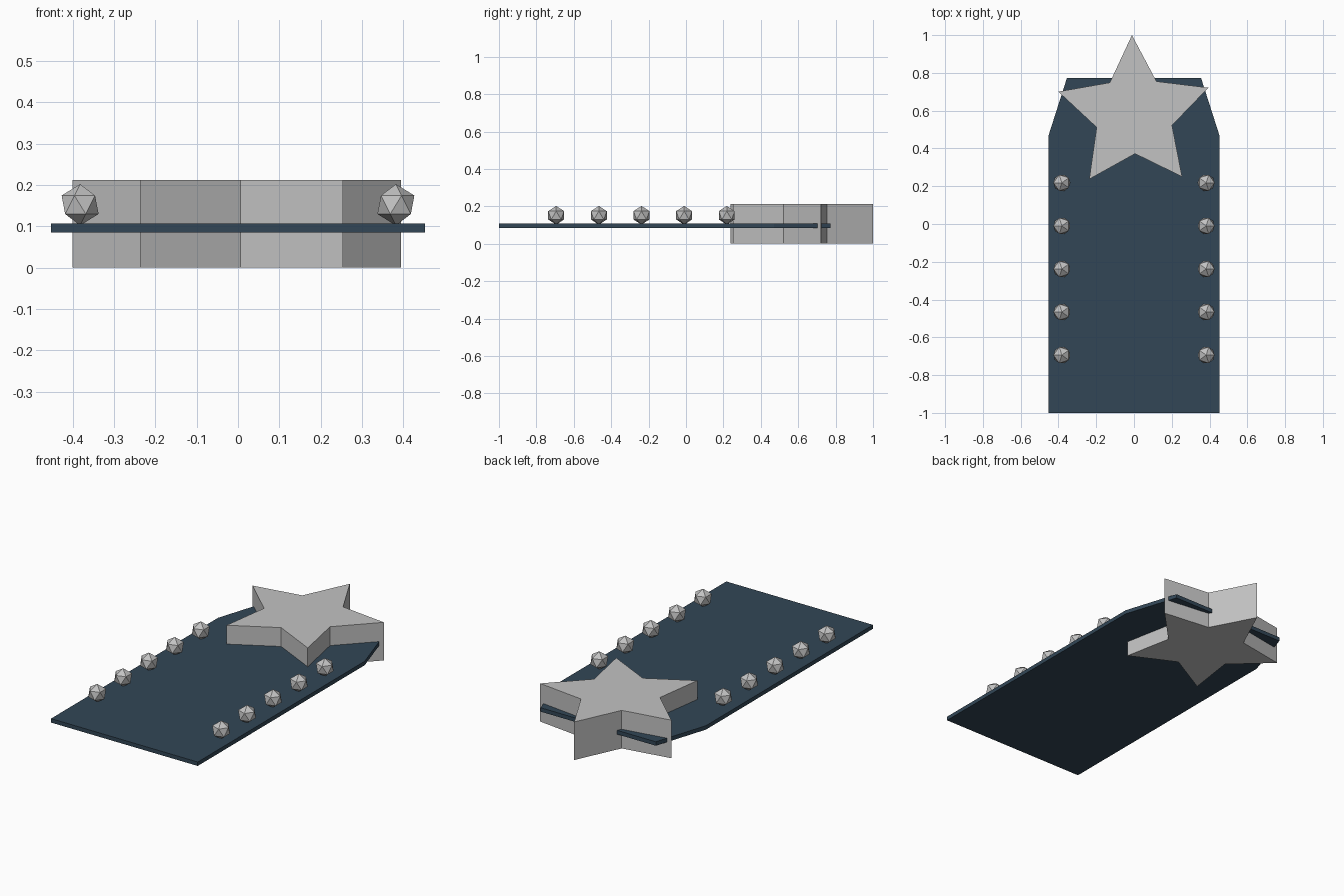
import bpy, bmesh, math

if "Cube" in bpy.data.objects:
    bpy.data.objects.remove(bpy.data.objects["Cube"])


def material(name, rgb):
    m = bpy.data.materials.new(name)
    m.diffuse_color = (*rgb, 1.0)
    m.use_nodes = True
    m.node_tree.nodes["Principled BSDF"].inputs["Base Color"].default_value = m.diffuse_color
    return m


def finish(name, bm, mat):
    bmesh.ops.recalc_face_normals(bm, faces=bm.faces[:])
    mesh = bpy.data.meshes.new(name)
    bm.to_mesh(mesh)
    bm.free()
    mesh.materials.append(mat)
    obj = bpy.data.objects.new(name, mesh)
    bpy.context.collection.objects.link(obj)
    return obj


def prism(name, outline, z0, z1, mat):
    bm = bmesh.new()
    face = bm.faces.new([bm.verts.new((x, y, z0)) for x, y in outline])
    ext = bmesh.ops.extrude_face_region(bm, geom=[face])
    for v in ext["geom"]:
        if isinstance(v, bmesh.types.BMVert):
            v.co.z = z1
    # keep the base cap so that the solid is closed
    if not any(all(abs(v.co.z - z0) < 1e-6 for v in f.verts) for f in bm.faces):
        bm.verts.ensure_lookup_table()
        bm.faces.new([bm.verts[i] for i in range(len(outline))])
    return finish(name, bm, mat)


navy = material("slate navy", (0.032, 0.062, 0.094))
silver = material("silver grey", (0.54, 0.54, 0.54))

# Flat board with tapered far end
half = [(0.452, -1.0), (0.452, 0.47), (0.355, 0.773)]
prism("board", half + [(-x, y) for x, y in reversed(half)], 0.085, 0.107, navy)

# Five-pointed star, turned very slightly
star = []
for i in range(10):
    r = 0.21 if i % 2 else 0.418
    a = math.radians(91.5 + 36 * i)
    star.append((r * math.cos(a), 0.582 + r * math.sin(a)))
prism("star", star, 0.0, 0.212, silver)

# Two mirrored rows of faceted studs
for side, label in ((1, "right"), (-1, "left")):
    for i in range(5):
        bm = bmesh.new()
        bmesh.ops.create_icosphere(bm, subdivisions=1, radius=0.05)
        for v in bm.verts:
            v.co.x = side * (v.co.x + 0.382)
            v.co.y += 0.218 - 0.228 * i
            v.co.z += 0.152
        finish(f"stud_{label}_{i + 1}", bm, silver)
